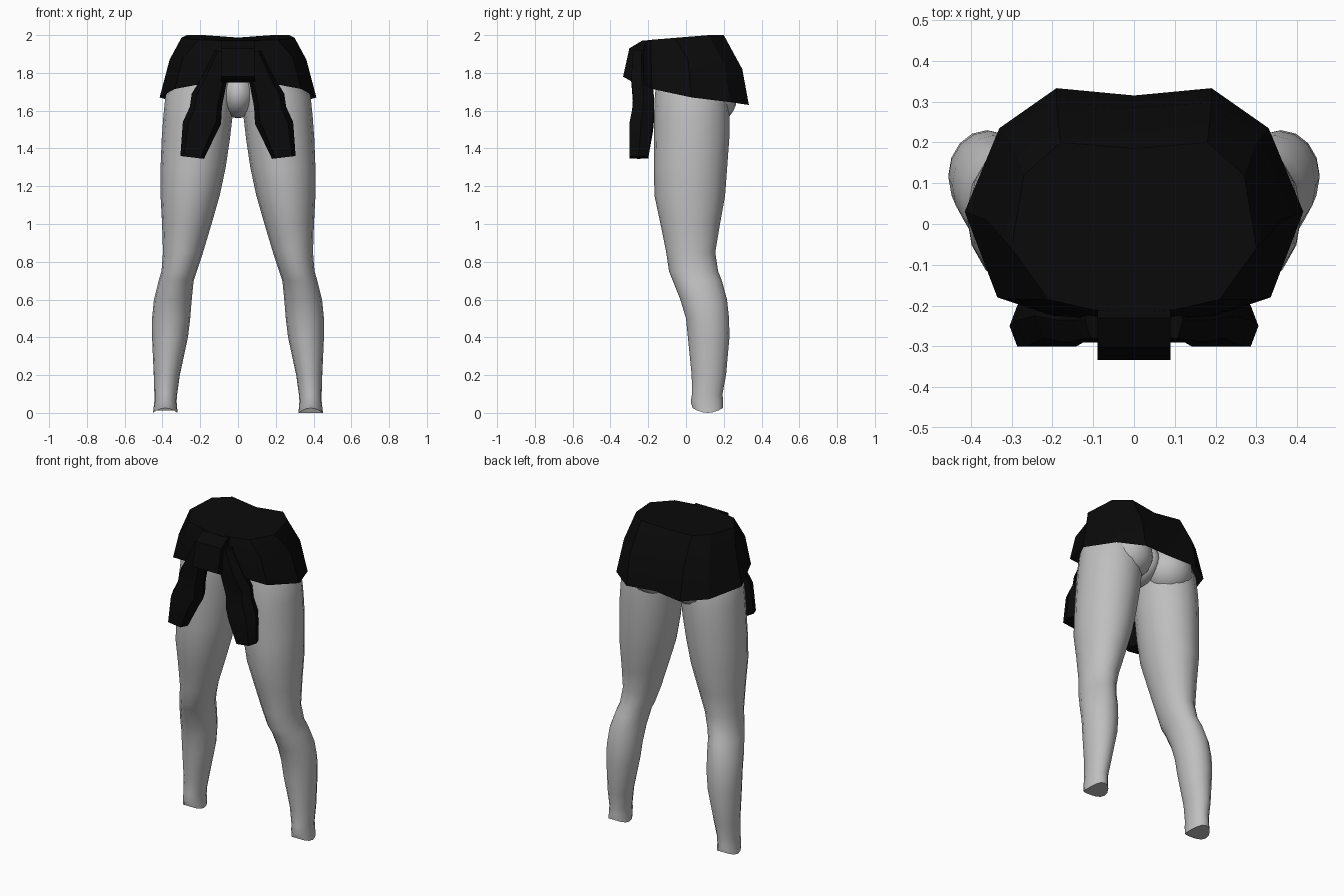
import bpy, math

if "Cube" in bpy.data.objects:
    bpy.data.objects.remove(bpy.data.objects["Cube"])

def material(name, rgb):
    m = bpy.data.materials.new(name)
    m.diffuse_color = (*rgb, 1)
    m.use_nodes = True
    m.node_tree.nodes["Principled BSDF"].inputs["Base Color"].default_value = m.diffuse_color
    return m

SKIN = material("pale grey", (0.52, 0.52, 0.52))
CLOTH = material("black cloth", (0.003, 0.003, 0.003))

def loft(name, rings, mat, cap_start=True, cap_end=True, mirror=False, angle=40):
    """Skin a list of equally sized point rings."""
    n = len(rings[0])
    verts = [p for r in rings for p in r]
    faces = []
    for i in range(len(rings) - 1):
        for j in range(n):
            k = (j + 1) % n
            faces.append((i*n + j, i*n + k, (i+1)*n + k, (i+1)*n + j))
    if cap_start:
        faces.append(tuple(reversed(range(n))))
    if cap_end:
        faces.append(tuple(range((len(rings)-1)*n, len(rings)*n)))
    me = bpy.data.meshes.new(name)
    me.from_pydata(verts, [], faces)
    me.materials.append(mat)
    ob = bpy.data.objects.new(name, me)
    bpy.context.collection.objects.link(ob)
    finish(ob, mirror, angle)
    return ob

def finish(ob, mirror, angle):
    bpy.ops.object.select_all(action='DESELECT')
    ob.select_set(True)
    bpy.context.view_layer.objects.active = ob
    bpy.ops.object.shade_smooth_by_angle(angle=math.radians(angle))
    if mirror:
        mod = ob.modifiers.new("mirror", 'MIRROR')
        mod.use_mirror_merge = False

def ellipsoid(name, loc, size, mat, mirror=False):
    bpy.ops.mesh.primitive_uv_sphere_add(segments=20, ring_count=12)
    ob = bpy.context.object
    ob.name = name
    ob.data.materials.append(mat)
    for v in ob.data.vertices:
        v.co = [c * s + o for c, s, o in zip(v.co, size, loc)]
    finish(ob, mirror, 60)

# Legs: z, inner x, outer x, front y, back y
LEG = [
    (0.015, .320, .450, .035, .195), (0.06, .325, .443, .025, .197),
    (0.10, .322, .443, .032, .193), (0.20, .308, .446, .030, .212),
    (0.40, .265, .455, .010, .230), (0.50, .253, .455, .000, .228),
    (0.60, .245, .445, -.030, .217), (0.70, .235, .420, -.070, .190),
    (0.75, .218, .405, -.090, .170), (0.85, .185, .397, -.105, .155),
    (1.00, .140, .402, -.135, .180), (1.15, .097, .410, -.167, .207),
    (1.30, .065, .410, -.170, .218), (1.45, .043, .404, -.170, .229),
    (1.56, .030, .396, -.170, .230), (1.68, .012, .384, -.165, .225),
    (1.80, .012, .330, -.150, .200), (1.90, .020, .280, -.130, .170),
]
def leg_ring(z, x0, x1, y0, y1, n=16):
    cx, cy, rx, ry = (x0+x1)/2, (y0+y1)/2, (x1-x0)/2, (y1-y0)/2
    pts = []
    for i in range(n):
        a = 2 * math.pi * i / n
        dip = -0.013 * math.cos(2*a + math.pi) if z < .02 else 0
        pts.append((cx + rx*math.cos(a), cy + ry*math.sin(a), z - dip if z >= .02 else .013 - dip))
    return pts
loft("leg", [leg_ring(*r) for r in LEG], SKIN, mirror=True, angle=60)

# Hips under the cloth
ellipsoid("buttock", (.15, .125, 1.67), (.145, .145, .145), SKIN, mirror=True)
ellipsoid("crotch", (0, .03, 1.69), (.10, .17, .13), SKIN)

# Waist wrap: half rings from back centre to front centre
def mirrored(half):
    return half + [(-x, y, z) for x, y, z in reversed(half[1:-1])]
HEM = [(0, .315, 1.64), (.19, .333, 1.63), (.33, .235, 1.645), (.415, .03, 1.67),
       (.335, -.18, 1.715), (.2, -.225, 1.74), (0, -.23, 1.755)]
MIDDLE = [(0, .285, 1.83), (.19, .298, 1.82), (.30, .20, 1.85), (.362, .01, 1.87),
          (.29, -.185, 1.88), (.19, -.225, 1.89), (0, -.24, 1.89)]
WAIST = [(0, .185, 1.987), (.18, .20, 2.0), (.27, .12, 2.0), (.30, -.06, 1.985),
         (.21, -.185, 1.975), (.1, -.21, 1.972), (0, -.22, 1.97)]
loft("waist_wrap", [mirrored(r) for r in (HEM, MIDDLE, WAIST)], CLOTH,
     cap_start=False, angle=30)

# Front knot: profile in y and z, extruded sideways
KNOT = [(-.15, 1.965), (-.23, 1.972), (-.30, 1.93), (-.333, 1.78), (-.28, 1.75), (-.18, 1.75)]
loft("knot", [[(x, y, z) for y, z in KNOT] for x in (-.09, .09)], CLOTH, angle=30)

# Hanging sleeves: inner x and z, outer x and z, front y, back y
SLEEVE = [
    (.03, 1.90, .12, 1.92, -.28, -.19), (.06, 1.75, .19, 1.78, -.29, -.18),
    (.085, 1.62, .245, 1.69, -.28, -.17), (.09, 1.53, .255, 1.62, -.285, -.17),
    (.115, 1.48, .292, 1.54, -.30, -.175), (.18, 1.345, .305, 1.36, -.30, -.20),
]
def sleeve_ring(xi, zi, xo, zo, yf, yb):
    def at(t, y):
        return (xi + (xo-xi)*t, y, zi + (zo-zi)*t)
    ym = (yf + yb) / 2
    return [at(0, ym), at(.15, yf), at(.85, yf), at(1, ym), at(.85, yb), at(.15, yb)]
loft("sleeve", [sleeve_ring(*r) for r in SLEEVE], CLOTH, mirror=True, angle=30)

# Make all face directions point outward
for ob in bpy.context.collection.objects:
    bpy.context.view_layer.objects.active = ob
    bpy.ops.object.mode_set(mode='EDIT')
    bpy.ops.mesh.select_all(action='SELECT')
    bpy.ops.mesh.normals_make_consistent(inside=False)
    bpy.ops.object.mode_set(mode='OBJECT')
